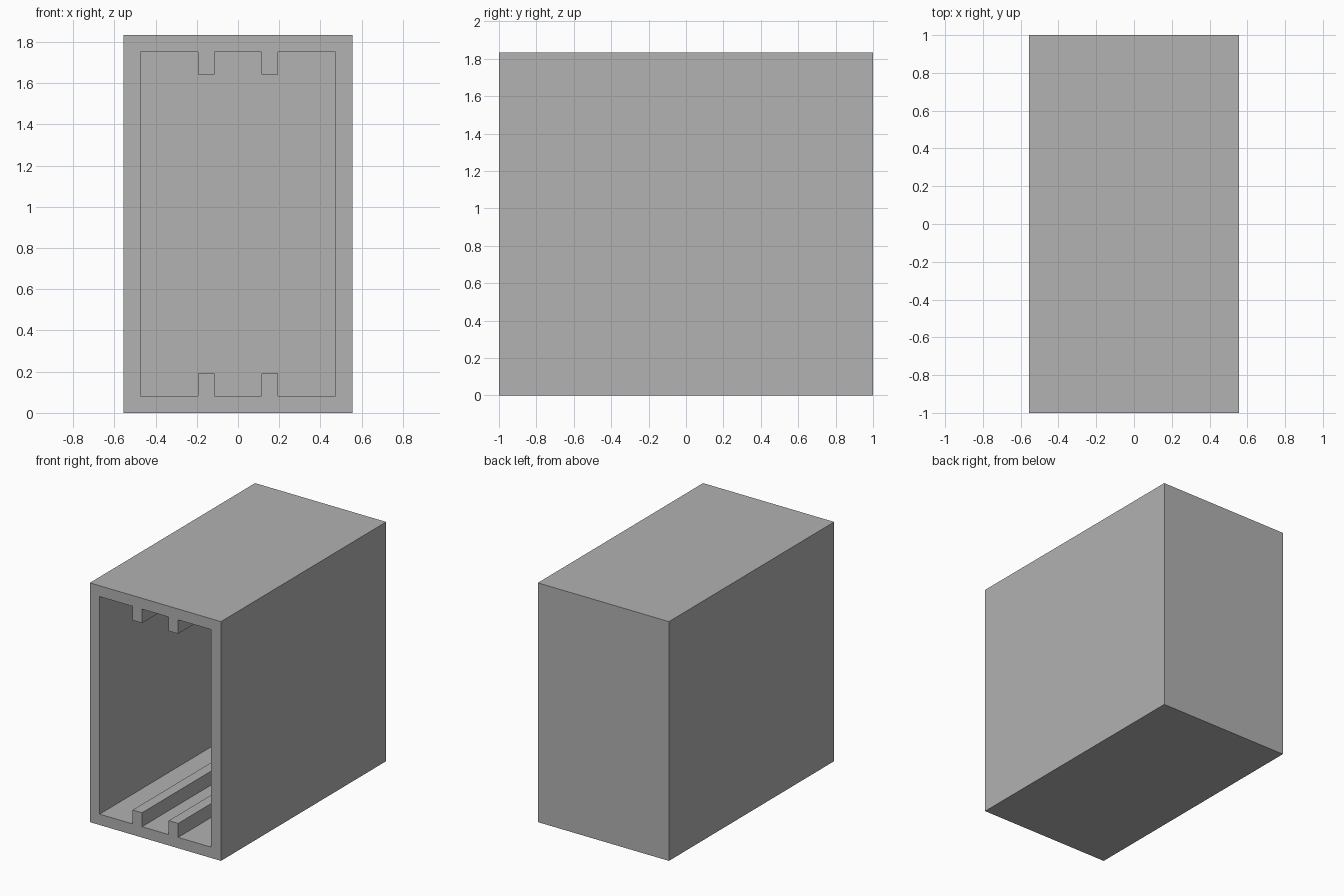
import bpy
import bmesh

cube = bpy.data.objects.get("Cube")
if cube:
    bpy.data.objects.remove(cube, do_unlink=True)

WIDTH, DEPTH, HEIGHT = 1.111, 2.0, 1.833
WALL = 0.083
RAIL_X = 0.153      # rail centre line, either side of the middle
RAIL_W = 0.08
RAIL_H = 0.107

grey = bpy.data.materials.new("plain grey")
colour = (0.445, 0.445, 0.445, 1.0)
grey.use_nodes = True
grey.diffuse_color = colour
grey.node_tree.nodes["Principled BSDF"].inputs["Base Color"].default_value = colour


def extrude_outline(name, outline, y0, y1):
    """Extrude an x-z outline along y into a closed solid."""
    bm = bmesh.new()
    face = bm.faces.new([bm.verts.new((x, y0, z)) for x, z in outline])
    geom = bmesh.ops.extrude_face_region(bm, geom=[face])["geom"]
    moved = [v for v in geom if isinstance(v, bmesh.types.BMVert)]
    bmesh.ops.translate(bm, verts=moved, vec=(0, y1 - y0, 0))
    bmesh.ops.recalc_face_normals(bm, faces=bm.faces)
    mesh = bpy.data.meshes.new(name)
    bm.to_mesh(mesh)
    bm.free()
    mesh.materials.append(grey)
    obj = bpy.data.objects.new(name, mesh)
    bpy.context.collection.objects.link(obj)
    return obj


# Outer housing block
w = WIDTH / 2
housing = extrude_outline("housing", [(-w, 0), (w, 0), (w, HEIGHT), (-w, HEIGHT)],
                          -DEPTH / 2, DEPTH / 2)

# Cavity outline: floor with two guide rails, mirrored for the ceiling
floor = [(-w + WALL, WALL)]
for cx in (-RAIL_X, RAIL_X):
    a, b = cx - RAIL_W / 2, cx + RAIL_W / 2
    floor += [(a, WALL), (a, WALL + RAIL_H), (b, WALL + RAIL_H), (b, WALL)]
floor.append((w - WALL, WALL))
ceiling = [(x, HEIGHT - z) for x, z in reversed(floor)]
cavity = extrude_outline("cavity_cutter", floor + ceiling,
                         -DEPTH / 2 - 0.1, DEPTH / 2 - WALL)
cavity.hide_render = True
cavity.hide_viewport = True

# Hollow out the housing, leaving the back wall closed
cut = housing.modifiers.new("hollow", "BOOLEAN")
cut.operation = "DIFFERENCE"
cut.solver = "EXACT"
cut.object = cavity
